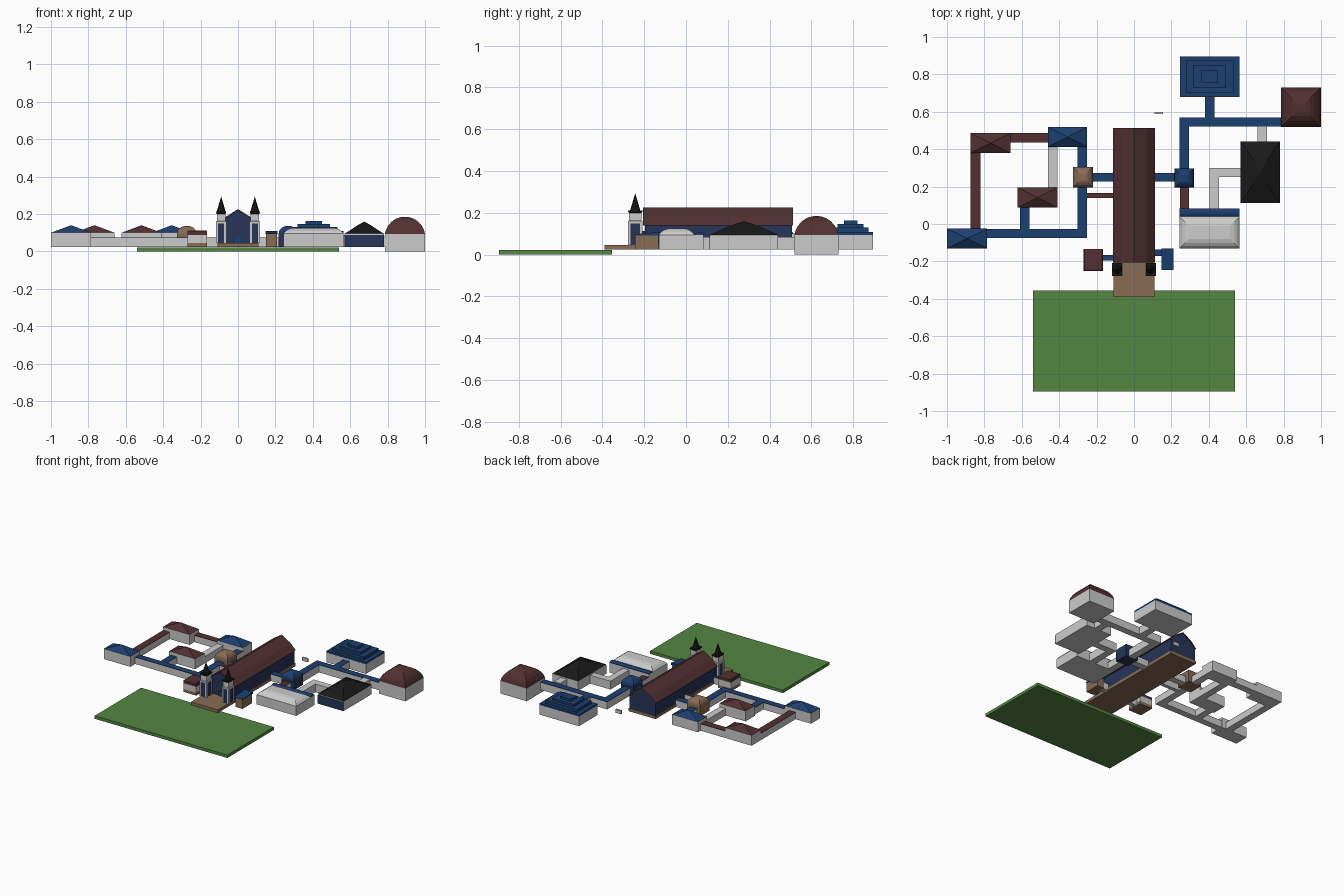
import bpy, bmesh, math

if "Cube" in bpy.data.objects:
    bpy.data.objects.remove(bpy.data.objects["Cube"])

# Colours (grey parts carry no material)
def colour(name, r, g, b):
    m = bpy.data.materials.new(name)
    m.diffuse_color = (r, g, b, 1)
    m.use_nodes = True
    m.node_tree.nodes["Principled BSDF"].inputs["Base Color"].default_value = m.diffuse_color
    return m

GREY = None
BLUE = colour("roof_blue", 0.012, 0.05, 0.16)
NAVY = colour("wall_navy", 0.02, 0.035, 0.10)
RED = colour("roof_red", 0.085, 0.03, 0.032)
TAN = colour("stone_tan", 0.25, 0.15, 0.09)
BLACK = colour("slate_black", 0.01, 0.01, 0.01)
GREEN = colour("grass_green", 0.09, 0.24, 0.055)
G = 0.024   # ground level of the buildings

def finish(name, bm, mat):
    bmesh.ops.remove_doubles(bm, verts=bm.verts, dist=1e-5)
    bmesh.ops.recalc_face_normals(bm, faces=bm.faces)
    me = bpy.data.meshes.new(name)
    bm.to_mesh(me)
    bm.free()
    ob = bpy.data.objects.new(name, me)
    bpy.context.collection.objects.link(ob)
    if mat:
        me.materials.append(mat)
    return ob

def loft(name, cx, cy, tiers, mat=GREY):
    """Stack of centred rectangles (half x, half y, z); a zero size makes an apex."""
    bm = bmesh.new()
    rings = [[bm.verts.new((cx + sx * hx, cy + sy * hy, z))
              for sx, sy in ((-1, -1), (1, -1), (1, 1), (-1, 1))] for hx, hy, z in tiers]
    for a, b in zip(rings, rings[1:]):
        for i in range(4):
            j = (i + 1) % 4
            bm.faces.new((a[i], a[j], b[j], b[i]))
    bm.faces.new(rings[0][::-1])
    if tiers[-1][0] > 0:
        bm.faces.new(rings[-1])
    return finish(name, bm, mat)

def box(name, x0, x1, y0, y1, z0, z1, mat=GREY):
    hx, hy = (x1 - x0) / 2, (y1 - y0) / 2
    return loft(name, (x0 + x1) / 2, (y0 + y1) / 2, [(hx, hy, z0), (hx, hy, z1)], mat)

def extrude_y(name, profile, y0, y1, mat):
    """Extrude an (x, z) profile along y."""
    bm = bmesh.new()
    a = [bm.verts.new((x, y0, z)) for x, z in profile]
    b = [bm.verts.new((x, y1, z)) for x, z in profile]
    for i in range(len(a)):
        j = (i + 1) % len(a)
        bm.faces.new((a[i], a[j], b[j], b[i]))
    bm.faces.new(a)
    bm.faces.new(b)
    return finish(name, bm, mat)

def corridor(name, x0, x1, y0, y1, mat, h=0.075):
    box(name + "_walls", x0, x1, y0, y1, G, h - 0.003)
    box(name + "_roof", x0, x1, y0, y1, h - 0.003, h, mat)

def building(name, x0, x1, y0, y1, wall_top, roof, mat, wall=GREY, base=G):
    """Walls plus a roof given as (scale x, scale y, z) tiers."""
    cx, cy, hx, hy = (x0 + x1) / 2, (y0 + y1) / 2, (x1 - x0) / 2, (y1 - y0) / 2
    box(name + "_walls", x0, x1, y0, y1, base, wall_top, wall)
    loft(name + "_roof", cx, cy, [(hx, hy, wall_top)] + [(hx * a, hy * b, z) for a, b, z in roof], mat)

# Lawn and stone platform
box("lawn", -0.54, 0.54, -0.895, -0.355, 0, 0.022, GREEN)
box("platform", -0.11, 0.11, -0.39, 0.51, G, 0.046, TAN)

# Great hall: gabled walls under a two-pitch roof shell
outer = [(-0.112, 0.14), (-0.07, 0.182), (0, 0.226), (0.07, 0.182), (0.112, 0.14)]
inner = [(0.105, 0.14), (0.066, 0.177), (0, 0.218), (-0.066, 0.177), (-0.105, 0.14)]
extrude_y("hall_walls", [(-0.105, 0.046), (0.105, 0.046)] + inner, -0.195, 0.507, NAVY)
extrude_y("hall_roof", outer + inner, -0.205, 0.512, RED)
arch = [(0.02 * math.cos(math.pi * i / 8), 0.065 + 0.02 * math.sin(math.pi * i / 8)) for i in range(9)]
extrude_y("hall_door", [(-0.02, 0.046), (0.02, 0.046)] + arch, -0.203, -0.19, BLUE)

# Twin front towers with spires
for side, s in (("left", -1), ("right", 1)):
    cx, cy = s * 0.09, -0.243
    box(side + "_tower_shaft", cx - 0.023, cx + 0.023, cy - 0.028, cy + 0.028, 0.046, 0.15, NAVY)
    for i in (-1, 1):
        for j in (-1, 1):
            px, py = cx + i * 0.022, cy + j * 0.028
            box(side + "_tower_post", px - 0.006, px + 0.006, py - 0.006, py + 0.006, 0.046, 0.155)
    loft(side + "_tower_belfry", cx, cy,
         [(0.028, 0.034, 0.15), (0.028, 0.034, 0.16), (0.023, 0.029, 0.163), (0.023, 0.029, 0.2)])
    loft(side + "_tower_cornice", cx, cy, [(0.023, 0.029, 0.2), (0.027, 0.034, 0.205), (0.027, 0.034, 0.212)], BLACK)
    bm = bmesh.new()
    bmesh.ops.create_cone(bm, cap_ends=True, segments=8, radius1=0.024, radius2=0, depth=0.082)
    bmesh.ops.translate(bm, verts=bm.verts, vec=(cx, cy, 0.253))
    finish(side + "_tower_spire", bm, BLACK)

# West wing pavilions with pyramid roofs
for name, x0, x1, y0, y1, mat in (
        ("southwest_pavilion", -1.0, -0.785, -0.13, -0.025, BLUE),
        ("northwest_pavilion", -0.875, -0.66, 0.38, 0.487, RED),
        ("courtyard_pavilion", -0.622, -0.41, 0.088, 0.195, RED),
        ("north_pavilion", -0.46, -0.25, 0.413, 0.518, BLUE)):
    building(name, x0, x1, y0, y1, 0.1, [(0, 0, 0.14)], mat)

# Square domed pavilions either side of the hall
DOME = [(math.cos(math.radians(a)), math.cos(math.radians(a)), math.sin(math.radians(a)))
        for a in (20, 40, 58, 72)]
for name, x0, x1, y0, y1, mat, wall in (
        ("west_domed_pavilion", -0.327, -0.22, 0.195, 0.305, TAN, TAN),
        ("east_domed_pavilion", 0.217, 0.32, 0.195, 0.298, BLUE, NAVY)):
    building(name, x0, x1, y0, y1, 0.095, [(a, b, 0.095 + 0.042 * c) for a, b, c in DOME], mat, wall)

# Small annexes beside the hall front
box("west_annex_base", -0.27, -0.165, -0.25, -0.135, G, 0.046, TAN)
building("west_annex", -0.27, -0.165, -0.25, -0.135, 0.088, [(1, 1, 0.108), (0.9, 0.9, 0.112)], RED, GREY, 0.046)
box("east_annex_walls", 0.15, 0.208, -0.245, -0.132, G, 0.092, TAN)
roof = box("east_annex_roof", 0.146, 0.212, -0.247, -0.13, 0.092, 0.108, BLUE)
for v in roof.data.vertices:          # roof slopes down to the front
    if v.co.z > 0.1 and v.co.y < -0.2:
        v.co.z = 0.097
corridor("west_annex_link", -0.165, -0.105, -0.195, -0.167, BLUE)
corridor("east_annex_link", 0.105, 0.15, -0.17, -0.137, BLUE)

# West wing corridors
corridor("west_red_corridor", -0.875, -0.822, -0.025, 0.38, RED)
corridor("west_south_corridor", -0.785, -0.25, -0.075, -0.027, BLUE)
corridor("west_inner_corridor", -0.302, -0.25, -0.027, 0.195, BLUE)
corridor("west_upper_corridor", -0.302, -0.25, 0.305, 0.413, BLUE)
corridor("west_north_corridor", -0.66, -0.46, 0.435, 0.487, RED)
corridor("west_grey_corridor", -0.46, -0.41, 0.195, 0.413, GREY)
corridor("courtyard_link", -0.61, -0.56, -0.027, 0.088, BLUE)
corridor("west_hall_link", -0.22, -0.105, 0.226, 0.274, BLUE)
corridor("west_side_link", -0.25, -0.105, 0.14, 0.167, RED)

# East wing corridors
corridor("east_hall_link", 0.105, 0.217, 0.226, 0.274, BLUE)
corridor("east_red_corridor", 0.245, 0.295, 0.083, 0.195, RED)
corridor("east_inner_corridor", 0.243, 0.295, 0.298, 0.52, BLUE, 0.08)
corridor("east_north_corridor", 0.243, 0.785, 0.52, 0.57, BLUE, 0.08)
corridor("stepped_house_link", 0.38, 0.43, 0.57, 0.68, BLUE, 0.08)
corridor("east_grey_corridor", 0.405, 0.455, 0.083, 0.3, GREY, 0.085)
corridor("black_house_link", 0.455, 0.57, 0.25, 0.3, GREY, 0.085)
corridor("black_house_north_link", 0.66, 0.712, 0.44, 0.52, GREY, 0.085)

# Grey house with a shallow curved hip roof and blue rear strip
building("grey_house", 0.243, 0.565, -0.13, 0.04, 0.095, [(0.92, 0.85, 0.11), (0.82, 0.66, 0.12), (0.68, 0.4, 0.126)], GREY)
building("grey_house_rear", 0.243, 0.565, 0.04, 0.083, 0.095, [(1, 1, 0.1), (1, 0.4, 0.106)], BLUE)

# House with a flared black roof and navy front
building("black_house", 0.57, 0.78, 0.115, 0.44, 0.095, [(0.72, 0.76, 0.113), (0.35, 0.4, 0.139), (0, 0, 0.16)], BLACK)
box("black_house_front", 0.57, 0.78, 0.112, 0.115, G, 0.088, NAVY)

# Tall red domed house
building("domed_house", 0.785, 1.0, 0.518, 0.73, 0.093,
         [(0.95, 0.95, 0.113), (0.84, 0.84, 0.137), (0.66, 0.66, 0.159), (0.44, 0.44, 0.175),
          (0.2, 0.2, 0.183), (0, 0, 0.185)], RED, GREY, 0.0)

# House with a stepped blue roof
box("stepped_house_walls", 0.245, 0.565, 0.68, 0.895, G, 0.095)
steps = [(0.16, 0.107, 0.095, 0.108), (0.128, 0.085, 0.108, 0.13),
         (0.086, 0.062, 0.13, 0.146), (0.043, 0.033, 0.146, 0.163)]
for i, (hx, hy, z0, z1) in enumerate(steps):
    loft(f"stepped_roof_{i + 1}", 0.405, 0.788, [(hx, hy, z0), (hx, hy, z1)], BLUE)

# Small loose block behind the hall
box("small_block", 0.11, 0.155, 0.587, 0.6, 0.035, 0.06)
